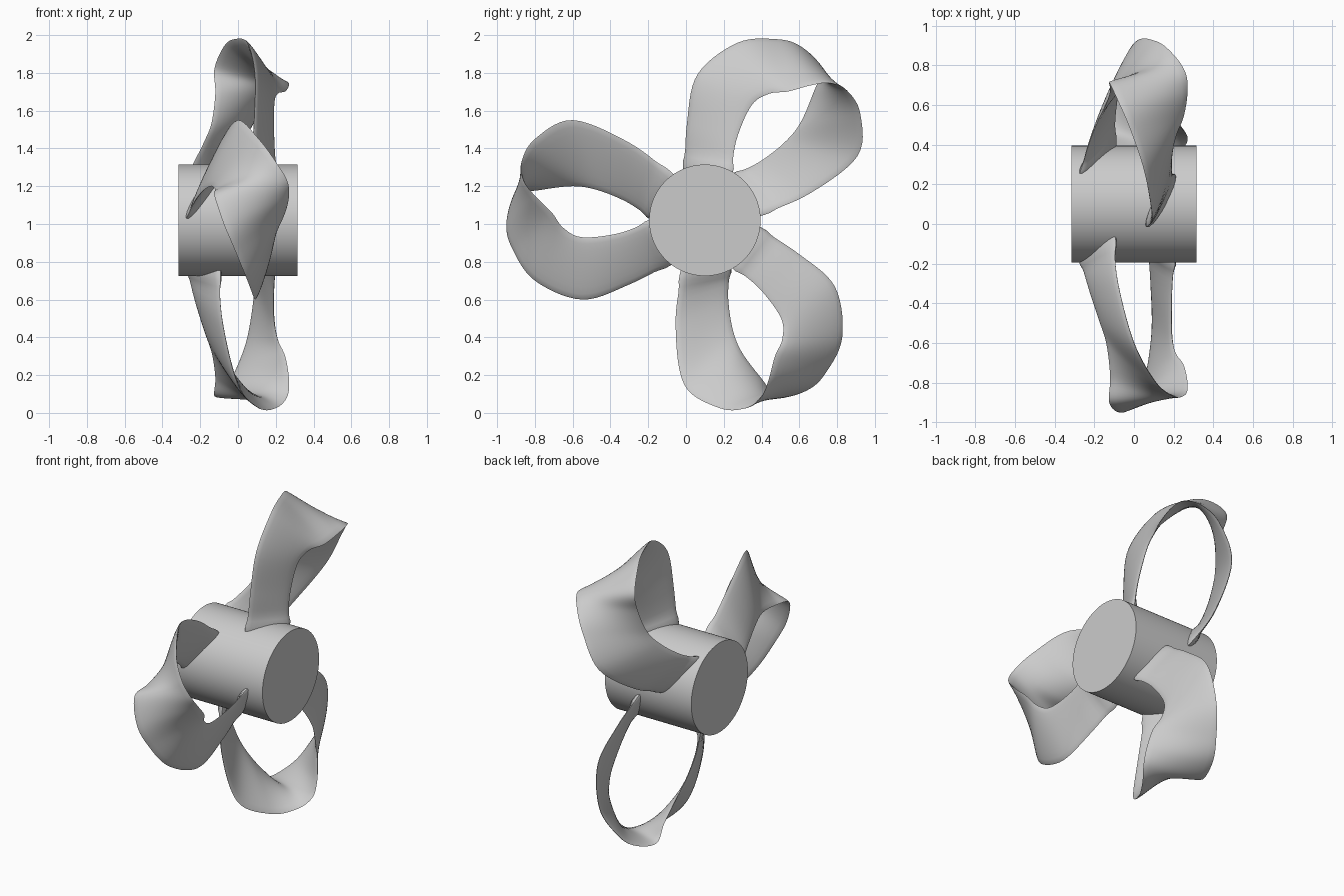
import bpy, bmesh, math
from mathutils import Vector

HUB_CENTRE = Vector((0, 0.1, 1.02))
HUB_RADIUS, HUB_LENGTH = 0.295, 0.63
STEPS = 7          # rings between two stations
CHORD_CUTS = 10    # facets across the blade width
THICKNESS = 0.016  # half thickness of the section

if "Cube" in bpy.data.objects:
    bpy.data.objects.remove(bpy.data.objects["Cube"])

grey = bpy.data.materials.new("plain_grey")
grey.use_nodes = True
grey.diffuse_color = (0.6, 0.6, 0.6, 1)
grey.node_tree.nodes["Principled BSDF"].inputs["Base Color"].default_value = (0.6, 0.6, 0.6, 1)

# Matched stations along the two edges of one looped blade, root to root
rear_edge = [(.07, 0, .85), (.07, -.09, .79), (.085, -.3, .68), (.09, -.55, .6),
             (.05, -.8, .7), (-.02, -.92, .87), (-.075, -.95, 1), (-.125, -.9, 1.15),
             (-.12, -.77, 1.18), (-.14, -.6, 1.2), (-.18, -.47, 1.18), (-.23, -.32, 1.12),
             (-.265, -.19, 1.04), (-.26, -.1, 1.02)]
front_edge = [(.2, -.1, 1.02), (.2, -.19, 1.01), (.19, -.36, .95), (.19, -.55, .93),
              (.21, -.65, .98), (.25, -.71, 1.06), (.27, -.8, 1.15), (.26, -.86, 1.23),
              (.2, -.87, 1.33), (.11, -.8, 1.45), (0, -.6, 1.55), (-.08, -.3, 1.43),
              (-.1, -.09, 1.27), (-.1, 0, 1.17)]


def smooth_path(points):
    """Catmull-Rom path through the points, relative to the hub centre."""
    pts = [Vector(p) - HUB_CENTRE for p in points]
    pts = [2 * pts[0] - pts[1]] + pts + [2 * pts[-1] - pts[-2]]
    path = []
    for a, b, c, d in zip(pts, pts[1:], pts[2:], pts[3:]):
        for i in range(STEPS):
            t = i / STEPS
            path.append(b + 0.5 * t * ((c - a) + t * ((2 * a - 5 * b + 4 * c - d)
                        + t * (3 * b - 3 * c + d - a))))
    return path + [pts[-2]]


def section(rear, front, tangent):
    """Thin lens-shaped ring between the two edges, flared next to the hub."""
    chord = front - rear
    middle = (front + rear) / 2
    normal = chord.cross(tangent).normalized()
    gap = math.hypot(middle.y, middle.z) - HUB_RADIUS
    flare = max(0, 1 - max(gap, 0) / 0.07) ** 2
    ring = []
    for i in range(2 * CHORD_CUTS):
        angle = math.pi * i / CHORD_CUTS
        across = -math.cos(angle) * 0.5 * (1 + 0.1 * flare)
        lift = math.sin(angle) * THICKNESS * (1 + flare)
        ring.append(middle + chord * across + normal * lift)
    return ring


def finish(bm, name):
    bmesh.ops.recalc_face_normals(bm, faces=bm.faces)
    mesh = bpy.data.meshes.new(name)
    bm.to_mesh(mesh)
    bm.free()
    mesh.materials.append(grey)
    obj = bpy.data.objects.new(name, mesh)
    obj.location = HUB_CENTRE
    bpy.context.collection.objects.link(obj)
    bpy.ops.object.select_all(action='DESELECT')
    obj.select_set(True)
    bpy.context.view_layer.objects.active = obj
    bpy.ops.object.shade_smooth_by_angle(angle=math.radians(50))
    return obj


# Hub: plain cylinder lying along x
bm = bmesh.new()
bmesh.ops.create_cone(bm, cap_ends=True, segments=96, radius1=HUB_RADIUS,
                      radius2=HUB_RADIUS, depth=HUB_LENGTH)
for v in bm.verts:
    v.co = Vector((v.co.z, v.co.x, v.co.y))
finish(bm, "hub")

# Looped blade: sections joined into a closed skin
bm = bmesh.new()
rear, front = smooth_path(rear_edge), smooth_path(front_edge)
centre = [(r + f) / 2 for r, f in zip(rear, front)]
last = len(centre) - 1
rings = []
for i in range(last + 1):
    tangent = centre[min(i + 1, last)] - centre[max(i - 1, 0)]
    rings.append([bm.verts.new(p) for p in section(rear[i], front[i], tangent)])
for one, two in zip(rings, rings[1:]):
    for j in range(len(one)):
        bm.faces.new((one[j - 1], one[j], two[j], two[j - 1]))
bm.faces.new(rings[0])
bm.faces.new(rings[-1])
blade = finish(bm, "loop_blade")

# Three blades evenly spaced around the hub
for k in (1, 2):
    copy = blade.copy()
    copy.name = "loop_blade_" + str(k + 1)
    copy.rotation_euler.x = k * math.tau / 3
    bpy.context.collection.objects.link(copy)
